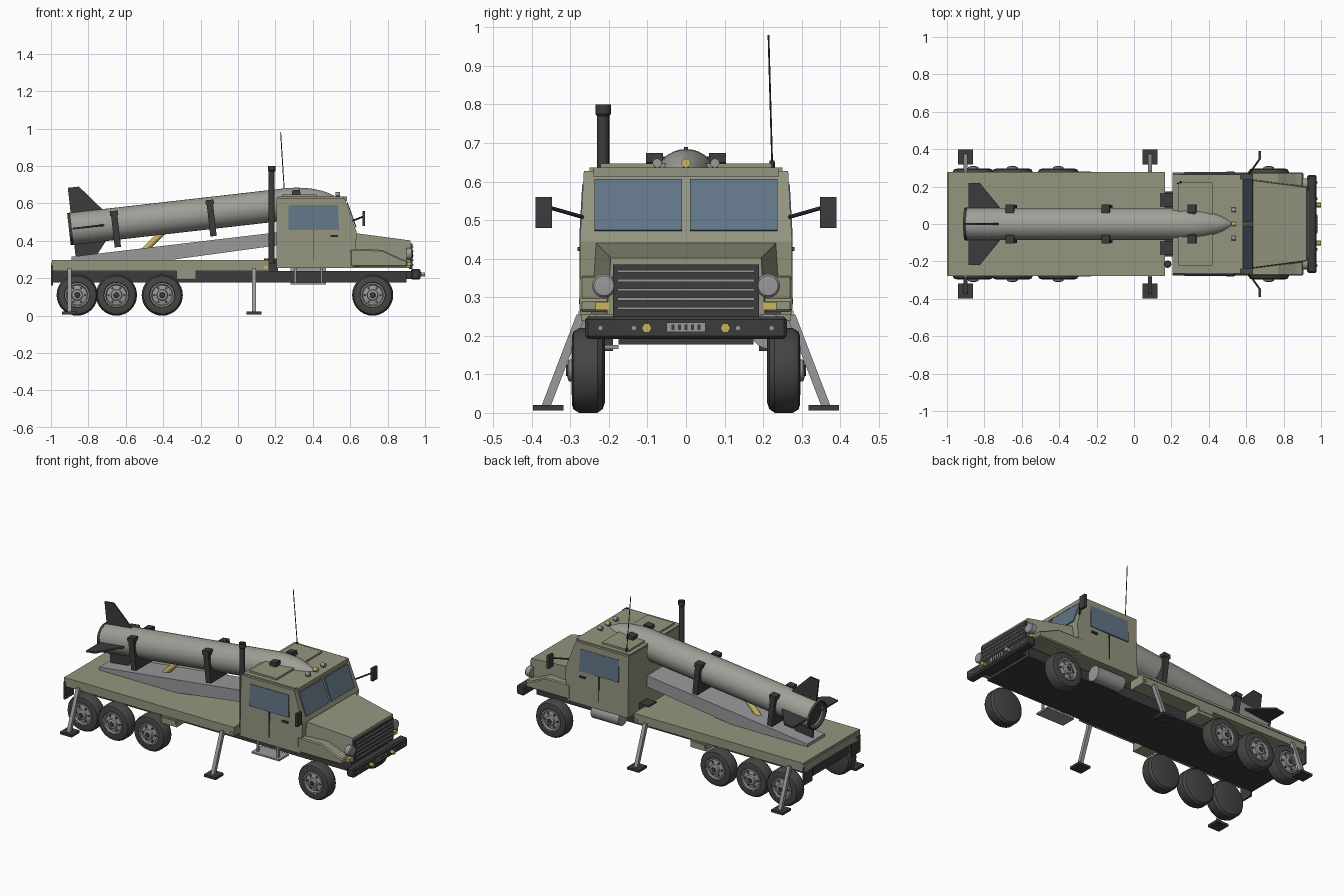
import bpy, bmesh, math
from mathutils import Vector, Matrix

if "Cube" in bpy.data.objects:
    bpy.data.objects.remove(bpy.data.objects["Cube"])

def mat(name, r, g, b):
    m = bpy.data.materials.new(name)
    m.diffuse_color = (r, g, b, 1)
    m.use_nodes = True
    m.node_tree.nodes["Principled BSDF"].inputs["Base Color"].default_value = m.diffuse_color
    return m

OLIVE = mat("olive", .30, .30, .215)
DARK = mat("dark", .045, .045, .045)
TYRE = mat("rubber", .06, .06, .058)
STEEL = mat("steel", .32, .32, .33)
SHELL = mat("shell", .34, .35, .31)
GLASS = mat("glass", .12, .18, .24)
AMBER = mat("amber", .60, .47, .12)

def finish(name, bm, m, smooth=False, M=None, bevel=0):
    bmesh.ops.remove_doubles(bm, verts=bm.verts, dist=1e-5)
    bmesh.ops.recalc_face_normals(bm, faces=bm.faces)
    me = bpy.data.meshes.new(name)
    bm.to_mesh(me)
    bm.free()
    ob = bpy.data.objects.new(name, me)
    bpy.context.collection.objects.link(ob)
    me.materials.append(m)
    if M is not None:
        ob.matrix_world = M
    if bevel:
        b = ob.modifiers.new("bevel", 'BEVEL')
        b.width, b.segments = bevel, 1
    if smooth:
        bpy.context.view_layer.objects.active = ob
        ob.select_set(True)
        bpy.ops.object.shade_smooth_by_angle(angle=math.radians(32))
        ob.select_set(False)
    return ob

def loft(name, a, b, m, M=None, bevel=0):
    """Solid between two matching outlines."""
    bm = bmesh.new()
    va, vb = [bm.verts.new(p) for p in a], [bm.verts.new(p) for p in b]
    bm.faces.new(va)
    bm.faces.new(vb)
    for i in range(len(va)):
        j = (i + 1) % len(va)
        bm.faces.new((va[i], va[j], vb[j], vb[i]))
    return finish(name, bm, m, M=M, bevel=bevel)

def prism(name, prof, y0, y1, m, M=None, bevel=0):
    return loft(name, [(x, y0, z) for x, z in prof], [(x, y1, z) for x, z in prof], m, M, bevel)

def box(name, x0, x1, y0, y1, z0, z1, m, M=None, bevel=0):
    return prism(name, [(x0, z0), (x1, z0), (x1, z1), (x0, z1)], y0, y1, m, M, bevel)

def lathe(name, prof, origin, direction, m, seg=24):
    """Revolve (radius, height) points around a direction."""
    bm = bmesh.new()
    rings = [[bm.verts.new((r * math.cos(k * math.tau / seg), r * math.sin(k * math.tau / seg), h))
              for k in range(seg)] for r, h in prof]
    for a, b in zip(rings, rings[1:]):
        for k in range(seg):
            n = (k + 1) % seg
            bm.faces.new((a[k], a[n], b[n], b[k]))
    q = Vector(direction).to_track_quat('Z', 'Y').to_matrix().to_4x4()
    return finish(name, bm, m, True, Matrix.Translation(origin) @ q)

def rod(name, p, q, r, m, seg=12):
    d = Vector(q) - Vector(p)
    return lathe(name, [(0, 0), (r, 0), (r, d.length), (0, d.length)], p, d, m, seg)

# chassis and flat bed
box("chassis", -.99, .90, -.175, .175, .178, .24, DARK)
box("bed", -1, .165, -.272, .272, .24, .285, OLIVE)
box("bed_deck", -.995, .165, -.277, .277, .283, .297, OLIVE)

# cab: lower body, tapered upper, bonnet
cab = [(.206, .255, .275), (.62, .255, .275), (.635, .445, .275), (.57, .628, .265), (.206, .628, .265)]
loft("cab", [(x, -w, z) for x, z, w in cab], [(x, w, z) for x, z, w in cab], OLIVE)
box("roof_panel", .21, .565, -.25, .25, .62, .636, OLIVE)
box("roof_hatch", .235, .42, -.222, .222, .63, .647, OLIVE)
loft("bonnet", [(.62, -.245, .255), (.62, .245, .255), (.62, .235, .442), (.62, -.235, .442)],
     [(.922, -.205, .255), (.922, .205, .255), (.922, .195, .402), (.922, -.195, .402)], OLIVE)

# windscreen panes
for s in (1, -1):
    prism("windscreen", [(.628, .472), (.634, .474), (.586, .607), (.580, .605)], s * .01, s * .237, GLASS)
box("roof_visor", .55, .582, -.24, .24, .612, .636, OLIVE)

# grille, slats
box("grille", .915, .932, -.19, .19, .25, .385, DARK)
for i in range(5):
    z = .268 + i * .024
    box("grille_slat", .93, .938, -.178, .178, z, z + .007, STEEL)

# front bumper and plate
box("bumper", .925, .977, -.262, .262, .192, .25, DARK, bevel=.008)
box("bumper_mount", .89, .93, -.15, .15, .195, .24, DARK)
box("front_plate", .975, .981, -.05, .05, .21, .234, STEEL)
for i in range(5):
    y = -.034 + i * .017
    box("plate_slot", .98, .983, y - .004, y + .004, .215, .229, DARK)

# roof marker lights
for y in (-.075, 0, .075):
    rod("roof_light", (.52, y, .648), (.545, y, .648), .012, AMBER if y == 0 else STEEL)
    box("roof_light_base", .52, .54, y - .008, y + .008, .63, .645, DARK)

# side parts, mirrored left and right
for s in (1, -1):
    # wings over the front wheels
    prism("wing", [(.60, .262), (.60, .355), (.77, .352), (.87, .305), (.905, .295), (.905, .262)],
          s * .17, s * .276, OLIVE, bevel=.006)
    # headlights and indicators
    lathe("headlight", [(0, 0), (.031, 0), (.031, .028), (.026, .034), (0, .036)],
          (.90, s * .213, .33), (1, 0, 0), STEEL, 16)
    box("indicator", .90, .925, s * .20, s * .235, .267, .288, AMBER)
    rod("fog_light", (.97, s * .102, .22), (1, s * .102, .22), .013, AMBER, 6)
    for y in (.135, .222):
        rod("bumper_bolt", (.97, s * y, .22), (.98, s * y, .22), .006, STEEL, 6)
    # side window, door seam, handle
    wy = lambda z: s * (.2775 - max(0, z - .445) * .055)
    win = [(.27, .458), (.54, .458), (.535, .592), (.27, .592)]
    loft("side_window", [(x, wy(z) - s * .012, z) for x, z in win], [(x, wy(z), z) for x, z in win], GLASS)
    box("door_seam", .403, .407, s * .27, s * .2765, .30, .458, DARK)
    box("door_handle", .495, .535, s * .27, s * .282, .42, .43, DARK)
    # wing mirror
    rod("mirror_arm", (.615, s * .268, .508), (.675, s * .352, .532), .005, DARK, 8)
    box("mirror", .665, .68, s * .347, s * .391, .48, .56, DARK)
    # rear mud flaps, tail lights, tool boxes, marker
    box("mud_flap", -1, -.99, s * .19, s * .275, .16, .27, DARK)
    box("tool_box", -.33, -.225, s * .17, s * .277, .193, .24, OLIVE)
    box("tool_box_lid", -.325, -.23, s * .275, s * .281, .212, .232, OLIVE)
    box("bed_marker", .14, .16, s * .27, s * .279, .253, .265, AMBER)
    box("bed_hinge", .14, .215, s * .09, s * .165, .24, .305, DARK)
    # outrigger legs
    for x in (-.90, .085):
        p, q = (s * .272, .255), (s * .362, .02)
        loft("outrigger_leg", [(x + a, p[0] + b, p[1]) for a, b in ((-.011, -.012), (.011, -.012), (.011, .012), (-.011, .012))],
             [(x + a, q[0] + b, q[1]) for a, b in ((-.011, -.012), (.011, -.012), (.011, .012), (-.011, .012))], STEEL)
        box("outrigger_foot", x - .04, x + .04, s * .318, s * .397, .006, .021, DARK)
    # wheels
    for x in (-.86, -.65, -.405, .72):
        c = (x, 0, .11)
        d = (0, s, 0)
        lathe("tyre", [(0, .21), (.082, .21), (.1, .216), (.11, .23), (.11, .277), (.101, .292),
                       (.088, .296), (.068, .295), (.064, .28), (0, .28)], c, d, TYRE, 32)
        lathe("rim", [(0, .275), (.066, .275), (.066, .296), (.058, .297), (.053, .287), (.03, .292),
                      (.028, .304), (.018, .308), (0, .308)], c, d, STEEL, 24)
        lathe("hub_cap", [(.016, .307), (.014, .311), (0, .311)], c, d, DARK, 12)
        for k in range(6):
            a = k * math.tau / 6
            px, pz = x + .042 * math.cos(a), .11 + .042 * math.sin(a)
            rod("rim_hole", (px, s * .28, pz), (px, s * .2925, pz), .007, DARK, 8)

# fuel tank and cab step
rod("fuel_tank", (.28, .215, .212), (.47, .215, .212), .046, STEEL, 20)
box("cab_step", .28, .47, -.27, -.175, .166, .176, STEEL)
for x in (.30, .44):
    box("step_bracket", x, x + .012, -.25, -.235, .17, .26, STEEL)

# exhaust stack and aerial
lathe("exhaust_stack", [(0, 0), (.016, 0), (.016, .49), (.02, .495), (.02, .52), (.014, .52), (.014, .50), (0, .50)],
      (.18, -.215, .28), (0, 0, 1), DARK, 16)
rod("aerial", (.25, .224, .63), (.228, .214, .98), .0025, DARK, 6)
rod("aerial_base", (.25, .224, .628), (.249, .2235, .655), .007, DARK, 8)

# erector ramp and lifting ram
prism("erector_ramp", [(-.89, .295), (-.89, .315), (.206, .445), (.206, .375), (-.38, .295)], -.085, .085, STEEL)
rod("lifting_ram", (-.52, 0, .33), (-.40, 0, .45), .017, AMBER, 12)

# rocket, built in a tilted frame
T = Matrix.Translation((-.9, 0, .463)) @ Matrix.Rotation(-math.atan(.114), 4, 'Y')
axis = T.to_3x3() @ Vector((1, 0, 0))
nose = [(.086 * (1 - t * t) ** .75, 1.17 + .27 * t) for t in (0, .2, .4, .55, .7, .8, .88, .94, .98)]
lathe("rocket_body", [(.06, .03), (.084, 0), (.086, .01)] + nose + [(0, 1.44)], T.translation, axis, SHELL, 32)
lathe("rocket_nozzle", [(0, .02), (.07, .02), (.08, -.004), (.087, -.004), (.087, .012), (.08, .012)],
      T.translation, axis, DARK, 32)
for k in range(4):
    prism("rocket_fin", [(.015, .07), (.19, .08), (.075, .22), (.015, .22)], -.005, .005, DARK,
          T @ Matrix.Rotation(k * math.pi / 2, 4, 'X'))

# rocket cradles
for x in (.245, .76, 1.225):
    box("cradle", x - .017, x + .017, -.102, .102, -.125 if x < 1 else -.05, .062, DARK, T)
    for s in (1, -1):
        box("cradle_clamp", x - .022, x + .022, s * .06, s * .104, .045, .07, DARK, T)
